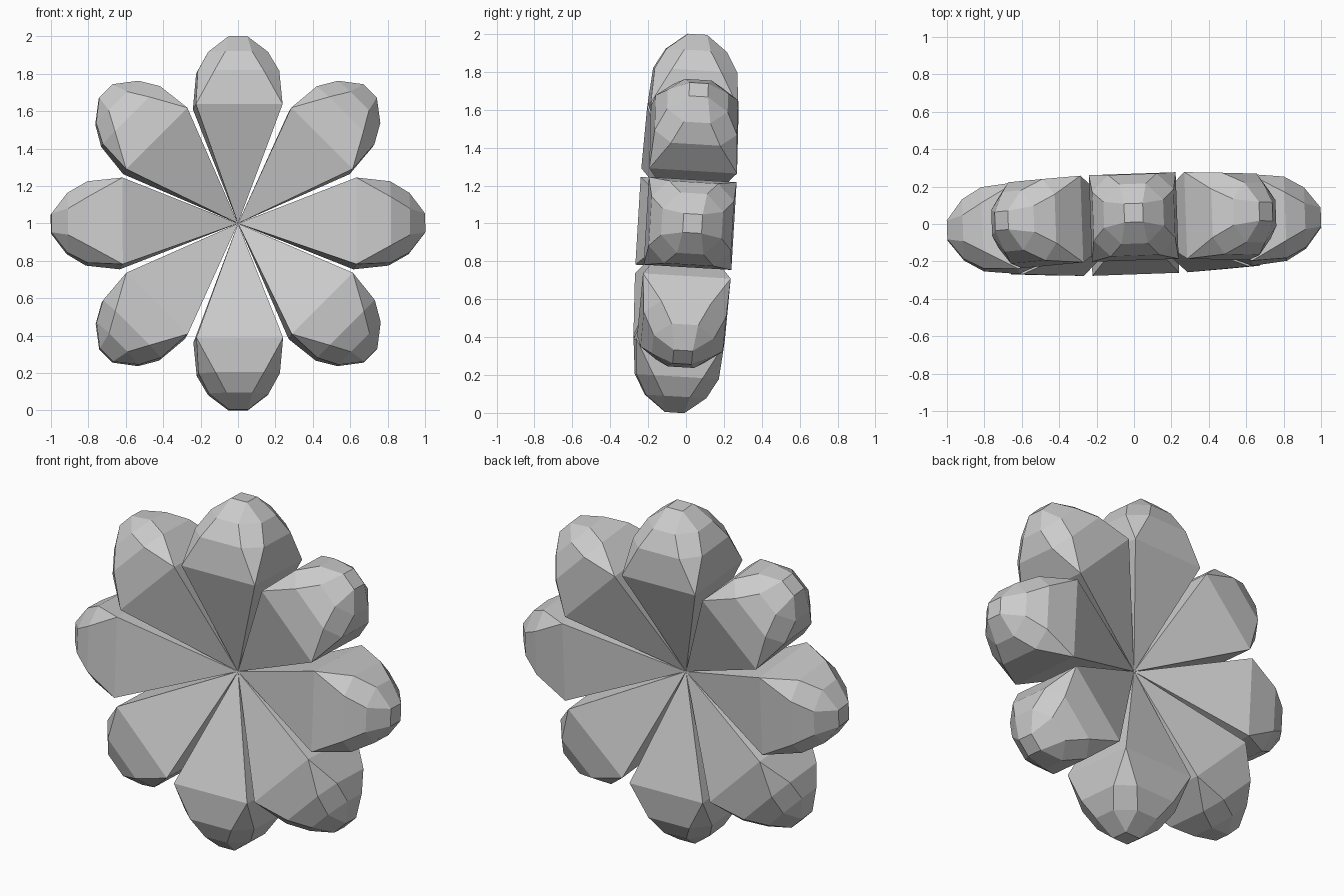
import bpy, bmesh, math
from mathutils import Matrix

if "Cube" in bpy.data.objects:
    bpy.data.objects.remove(bpy.data.objects["Cube"])

# Whole flower leans slightly about its centre
tilt = (Matrix.Translation((0, 0, 1)) @ Matrix.Rotation(0.035, 4, 'Z')
        @ Matrix.Rotation(-0.06, 4, 'X'))


def square(bm, s, z):
    return [bm.verts.new((x * s, y * s, z)) for x, y in ((1, 1), (-1, 1), (-1, -1), (1, -1))]


def octagon(bm, a, b, z):
    pts = ((a, b), (b, a), (-b, a), (-a, b), (-a, -b), (-b, -a), (b, -a), (a, -b))
    return [bm.verts.new((x, y, z)) for x, y in pts]


def petal(name, angle):
    bm = bmesh.new()
    apex = bm.verts.new((0, 0, 0))
    base = square(bm, 0.232, 0.625)
    low = octagon(bm, 0.218, 0.13, 0.81)
    high = octagon(bm, 0.16, 0.07, 0.915)
    tip = square(bm, 0.05, 1.0)
    bm.faces.new(tip)
    for i in range(4):
        j, c, d, e = (i + 1) % 4, 2 * i, 2 * i + 1, (2 * i + 2) % 8
        # tapered side, then the dome's side panels
        bm.faces.new((apex, base[j], base[i]))
        bm.faces.new((base[i], base[j], low[e], low[d]))
        bm.faces.new((low[d], low[e], high[e], high[d]))
        bm.faces.new((high[d], high[e], tip[j], tip[i]))
        # rounded corner panels
        bm.faces.new((base[i], low[d], low[c]))
        bm.faces.new((low[c], low[d], high[d], high[c]))
        bm.faces.new((high[c], high[d], tip[i]))
    bmesh.ops.recalc_face_normals(bm, faces=bm.faces)
    bm.transform(tilt @ Matrix.Rotation(angle, 4, 'Y'))
    mesh = bpy.data.meshes.new(name)
    bm.to_mesh(mesh)
    bm.free()
    bpy.context.collection.objects.link(bpy.data.objects.new(name, mesh))


# Eight petals radiating from the centre
for k in range(8):
    petal(f"petal_{k + 1}", k * math.pi / 4)
